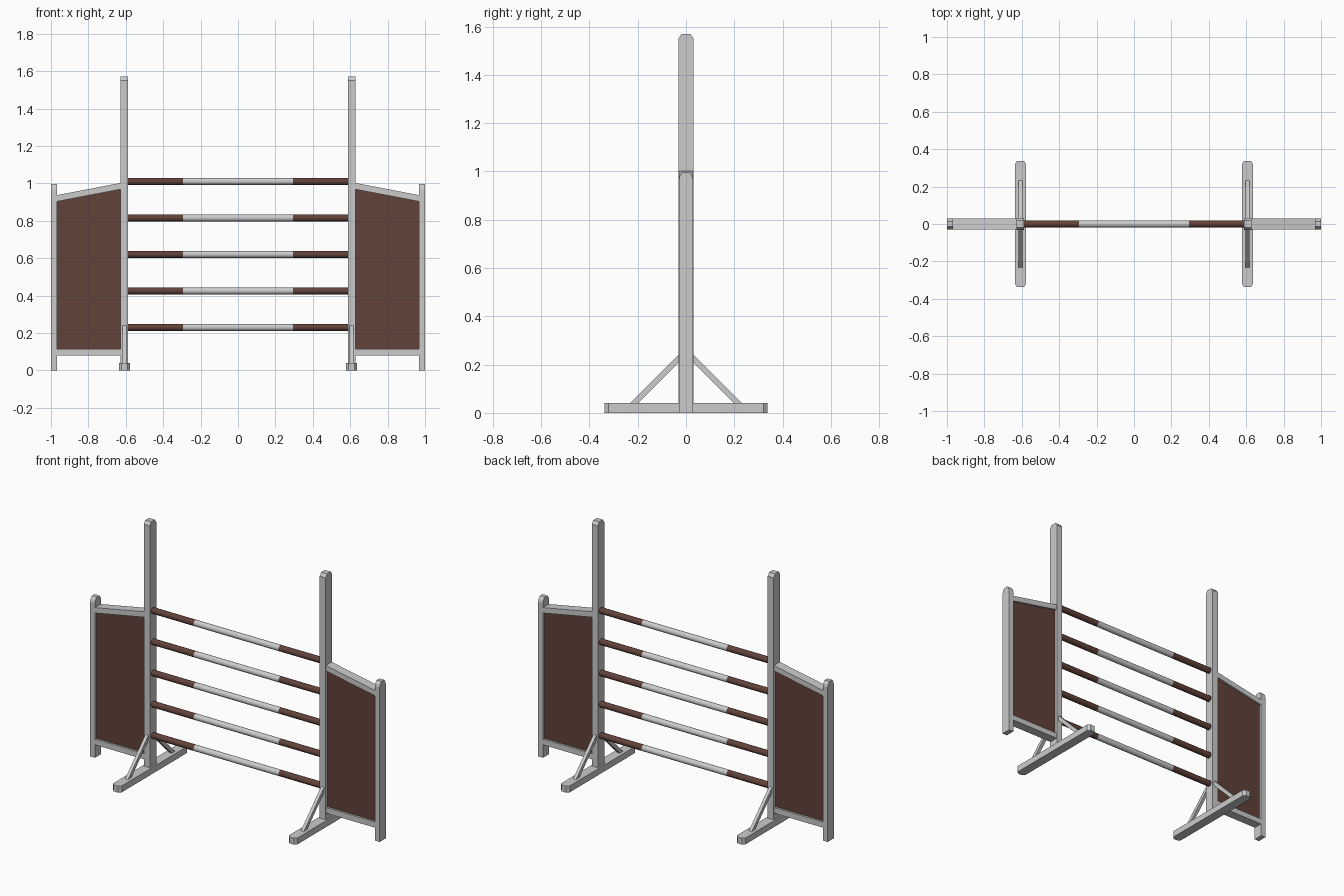
import bpy, bmesh
from mathutils import Vector, Matrix

if "Cube" in bpy.data.objects:
    bpy.data.objects.remove(bpy.data.objects["Cube"])

brown = bpy.data.materials.new("brown_paint")
brown.diffuse_color = (0.12, 0.055, 0.04, 1)
brown.use_nodes = True
brown.node_tree.nodes["Principled BSDF"].inputs["Base Color"].default_value = brown.diffuse_color


def prism(name, profile, axis, lo, hi, mat=None):
    """Extrude a 2D profile (remaining axes in x, y, z order) along axis from lo to hi."""
    bm = bmesh.new()

    def point(p, d):
        c = list(p)
        c.insert("xyz".index(axis), d)
        return bm.verts.new(c)

    face = bm.faces.new([point(p, lo) for p in profile])
    ext = bmesh.ops.extrude_face_region(bm, geom=[face])
    move = Vector([hi - lo if a == axis else 0 for a in "xyz"])
    bmesh.ops.translate(bm, vec=move, verts=[v for v in ext["geom"] if isinstance(v, bmesh.types.BMVert)])
    bmesh.ops.recalc_face_normals(bm, faces=bm.faces)
    return finish(name, bm, mat)


def finish(name, bm, mat=None):
    me = bpy.data.meshes.new(name)
    bm.to_mesh(me)
    bm.free()
    ob = bpy.data.objects.new(name, me)
    bpy.context.collection.objects.link(ob)
    if mat:
        me.materials.append(mat)
    return ob


def rod(name, x0, x1, z, r, mat=None):
    bm = bmesh.new()
    m = Matrix.Translation(((x0 + x1) / 2, 0, z)) @ Matrix.Rotation(1.5707963, 4, 'Y')
    bmesh.ops.create_cone(bm, cap_ends=True, segments=24, radius1=r, radius2=r, depth=x1 - x0, matrix=m)
    for f in bm.faces:
        f.smooth = len(f.verts) == 4
    for e in bm.edges:
        e.smooth = all(f.smooth for f in e.link_faces)
    return finish(name, bm, mat)


def sym(half):
    """Mirror half a profile across its first coordinate."""
    return half + [(-a, b) for a, b in reversed(half)]


for side, s in (("left", -1), ("right", 1)):
    # upright posts with chamfered tops
    prism(side + "_main_post", sym([(0.032, 0), (0.032, 1.55), (0.018, 1.57)]), "x", s * 0.587, s * 0.628)
    prism(side + "_outer_post", sym([(0.03, 0), (0.03, 0.965), (0.025, 0.982), (0.014, 0.996)]),
          "x", s * 0.967, s * 1.0)

    # foot with clipped corners
    foot = [(0.03, -0.322), (0.03, 0.322), (0.016, 0.338)]
    foot = [(0.016, -0.338)] + foot
    prism(side + "_foot", [(a + s * 0.607, b) for a, b in sym(foot)], "z", 0, 0.04)

    # diagonal braces
    for end, t in (("front", -1), ("back", 1)):
        prism(f"{side}_{end}_brace", [(t * 0.232, 0.04), (t * 0.03, 0.242), (t * 0.03, 0.209), (t * 0.199, 0.04)],
              "x", s * 0.607 - 0.01, s * 0.607 + 0.01)

    # wing panel and its rails
    xi, xo = s * 0.628, s * 0.967
    prism(side + "_bottom_rail", [(xi, 0.08), (xo, 0.08), (xo, 0.115), (xi, 0.115)], "y", -0.029, 0.029)
    prism(side + "_top_rail", [(xi, 0.968), (xo, 0.903), (xo, 0.937), (xi, 1.002)], "y", -0.029, 0.029)
    prism(side + "_wing_panel", [(xi, 0.115), (xo, 0.115), (xo, 0.903), (xi, 0.968)], "y", -0.016, 0.016, brown)

# striped poles
for i in range(5):
    z = 0.23 + i * 0.195
    rod(f"pole_{i + 1}_middle", -0.293, 0.293, z, 0.019)
    rod(f"pole_{i + 1}_left_stripe", -0.587, -0.293, z, 0.019, brown)
    rod(f"pole_{i + 1}_right_stripe", 0.293, 0.587, z, 0.019, brown)
